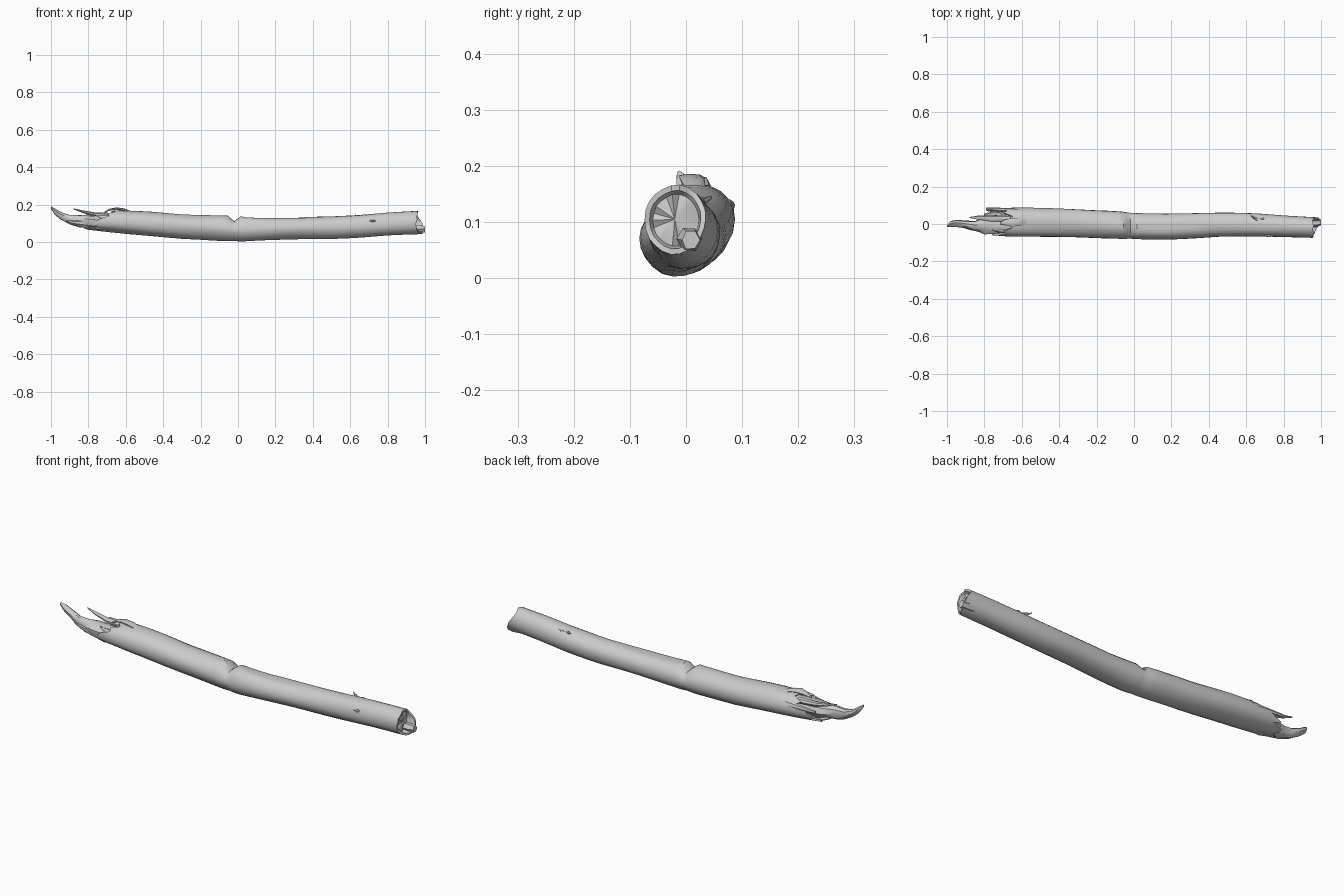
import bpy, bmesh, math, random
from mathutils import Vector, noise

random.seed(7)
N = 22

# Log outline: x, bottom z, top z, front y, back y
OUTLINE = [
    (-0.90, 0.088, 0.150, -0.040, 0.050), (-0.80, 0.065, 0.158, -0.056, 0.080),
    (-0.65, 0.048, 0.170, -0.070, 0.089), (-0.50, 0.034, 0.166, -0.070, 0.086),
    (-0.30, 0.018, 0.149, -0.071, 0.079), (-0.10, 0.006, 0.142, -0.077, 0.068),
    (0.02, 0.003, 0.138, -0.082, 0.056), (0.15, 0.010, 0.132, -0.084, 0.055),
    (0.30, 0.014, 0.133, -0.077, 0.058), (0.50, 0.016, 0.138, -0.067, 0.062),
    (0.65, 0.024, 0.146, -0.066, 0.058), (0.80, 0.034, 0.157, -0.070, 0.046),
    (1.00, 0.044, 0.168, -0.075, 0.034)]


def outline(x):
    x = min(max(x, OUTLINE[0][0]), OUTLINE[-1][0])
    for a, b in zip(OUTLINE, OUTLINE[1:]):
        if x <= b[0]:
            t = (x - a[0]) / (b[0] - a[0])
            return [p + (q - p) * t for p, q in zip(a[1:], b[1:])]


def surface(x, ang, scale=1.0):
    z0, z1, y0, y1 = outline(x)
    c, s = math.cos(ang), math.sin(ang)
    r = scale * (1 + 0.045 * noise.noise(Vector((x * 4, c * 1.6, s * 1.6))))
    # broken crease across the top near the middle
    depth = max(0, 1 - abs(x + 0.02) / 0.035)
    r -= 0.38 * depth * max(0, s) ** 1.5 + 0.03 * depth
    # split bark edge running along the top
    if 0.03 < x < 0.36 and 1.2 < ang < 1.75:
        r -= 0.07
    return (x, (y0 + y1) / 2 + c * r * (y1 - y0) / 2,
            (z0 + z1) / 2 + s * r * (z1 - z0) / 2)


def mesh_from_rings(name, rings, caps=(None, None), smooth=True):
    bm = bmesh.new()
    vs = [[bm.verts.new(p) for p in ring] for ring in rings]
    n = len(vs[0])
    for a, b in zip(vs, vs[1:]):
        for j in range(n):
            k = (j + 1) % n
            bm.faces.new((a[j], a[k], b[k], b[j]))
    for ring, tip in ((vs[0], caps[0]), (vs[-1], caps[1])):
        if tip:
            v = bm.verts.new(tip)
            for j in range(n):
                bm.faces.new((ring[j], ring[(j + 1) % n], v))
        else:
            bm.faces.new(ring)
    bmesh.ops.recalc_face_normals(bm, faces=bm.faces)
    me = bpy.data.meshes.new(name)
    bm.to_mesh(me)
    bm.free()
    ob = bpy.data.objects.new(name, me)
    bpy.context.collection.objects.link(ob)
    if smooth:
        bpy.ops.object.select_all(action='DESELECT')
        ob.select_set(True)
        bpy.context.view_layer.objects.active = ob
        bpy.ops.object.shade_smooth_by_angle(angle=math.radians(35))
    return ob


# Main trunk with ragged ends
angles = [2 * math.pi * j / N for j in range(N)]
left = [-0.73 + 0.085 * math.sin(a) + random.uniform(-0.035, 0.035) for a in angles]
left = [min(x, -0.635) for x in left]
right = [0.958 + 0.032 * max(0, math.cos(a + 0.8)) + random.uniform(-0.006, 0.006)
         for a in angles]
stations = [-0.6, -0.53, -0.46, -0.38, -0.3, -0.22, -0.15, -0.09, -0.055, -0.035,
            -0.02, -0.005, 0.015, 0.045, 0.1, 0.17, 0.25, 0.34, 0.37, 0.45,
            0.53, 0.6, 0.66, 0.73, 0.8, 0.87, 0.92]
rings = [[surface(x + 0.07, a, 0.66) for x, a in zip(left, angles)],
         [surface(x, a, 0.88) for x, a in zip(left, angles)],
         [surface(x, a) for x, a in zip(left, angles)],
         [surface((x - 0.6) / 2, a) for x, a in zip(left, angles)]]
rings += [[surface(x, a) for a in angles] for x in stations]
rings += [[surface(x, a) for x, a in zip(right, angles)],
          [surface(x, a, 0.84) for x, a in zip(right, angles)],
          [surface(0.945 + random.uniform(-0.008, 0.008), a, 0.74) for a in angles]]
mesh_from_rings("log_trunk", rings, ((-0.66, 0.0, 0.10), (0.952, -0.02, 0.105)))


def splinter(name, path, n=7, rough=0.25):
    """Ragged tapering shard; path rows are x, y, z, half width, half height."""
    out = []
    for x, y, z, w, h in path:
        ring = []
        for j in range(n):
            a = 2 * math.pi * j / n
            k = 1 - random.uniform(0, rough)
            ring.append((x, y + math.cos(a) * w * k, z + math.sin(a) * h * k))
        out.append(ring)
    mesh_from_rings(name, out)


# Splintered left end
splinter("long_splinter", [
    (-0.62, 0.0, 0.105, 0.055, 0.045), (-0.74, -0.005, 0.103, 0.056, 0.046),
    (-0.80, -0.008, 0.109, 0.052, 0.042), (-0.85, -0.010, 0.113, 0.032, 0.036),
    (-0.90, -0.002, 0.120, 0.022, 0.030), (-0.95, 0.004, 0.141, 0.022, 0.025),
    (-0.98, 0.000, 0.163, 0.018, 0.018), (-1.0, -0.012, 0.184, 0.005, 0.008)], 9)
splinter("side_tongue", [
    (-0.68, -0.025, 0.085, 0.035, 0.03), (-0.80, -0.025, 0.100, 0.028, 0.026),
    (-0.88, -0.018, 0.105, 0.016, 0.014), (-0.92, -0.014, 0.112, 0.004, 0.004)])
splinter("upper_shard", [
    (-0.66, 0.030, 0.140, 0.022, 0.018), (-0.76, 0.030, 0.148, 0.020, 0.012),
    (-0.83, 0.033, 0.162, 0.013, 0.008), (-0.88, 0.035, 0.178, 0.003, 0.003)])
splinter("back_shard", [
    (-0.62, 0.070, 0.125, 0.016, 0.026), (-0.71, 0.076, 0.128, 0.013, 0.016),
    (-0.79, 0.080, 0.131, 0.008, 0.009)])
splinter("front_shard", [
    (-0.62, -0.045, 0.120, 0.018, 0.024), (-0.70, -0.040, 0.128, 0.013, 0.015),
    (-0.76, -0.034, 0.138, 0.004, 0.005)])
splinter("bark_flake", [
    (-0.57, 0.015, 0.158, 0.020, 0.008), (-0.61, 0.012, 0.172, 0.028, 0.009),
    (-0.65, 0.010, 0.180, 0.026, 0.007), (-0.69, 0.008, 0.172, 0.018, 0.006),
    (-0.715, 0.004, 0.158, 0.006, 0.004)])

# Raised bark strip and knots
splinter("bark_strip", [
    (-0.25, 0.012, 0.134, 0.004, 0.005), (-0.16, 0.002, 0.136, 0.02, 0.006),
    (-0.07, -0.005, 0.136, 0.022, 0.006)])
splinter("twig_stub", [
    (0.66, 0.022, 0.135, 0.010, 0.010), (0.64, 0.034, 0.138, 0.007, 0.007),
    (0.625, 0.044, 0.144, 0.003, 0.003)])
for kx, ky, kz in ((0.72, -0.064, 0.115), (0.69, 0.028, 0.135)):
    splinter("knot", [(kx - 0.02, ky, kz, 0.003, 0.003), (kx, ky, kz, 0.008, 0.009),
                      (kx + 0.018, ky, kz, 0.003, 0.003)])
# Broken chip on the right end
splinter("end_chip", [
    (0.93, 0.005, 0.07, 0.022, 0.022), (0.975, 0.006, 0.070, 0.024, 0.024),
    (1.0, 0.008, 0.068, 0.018, 0.020)], 6)
